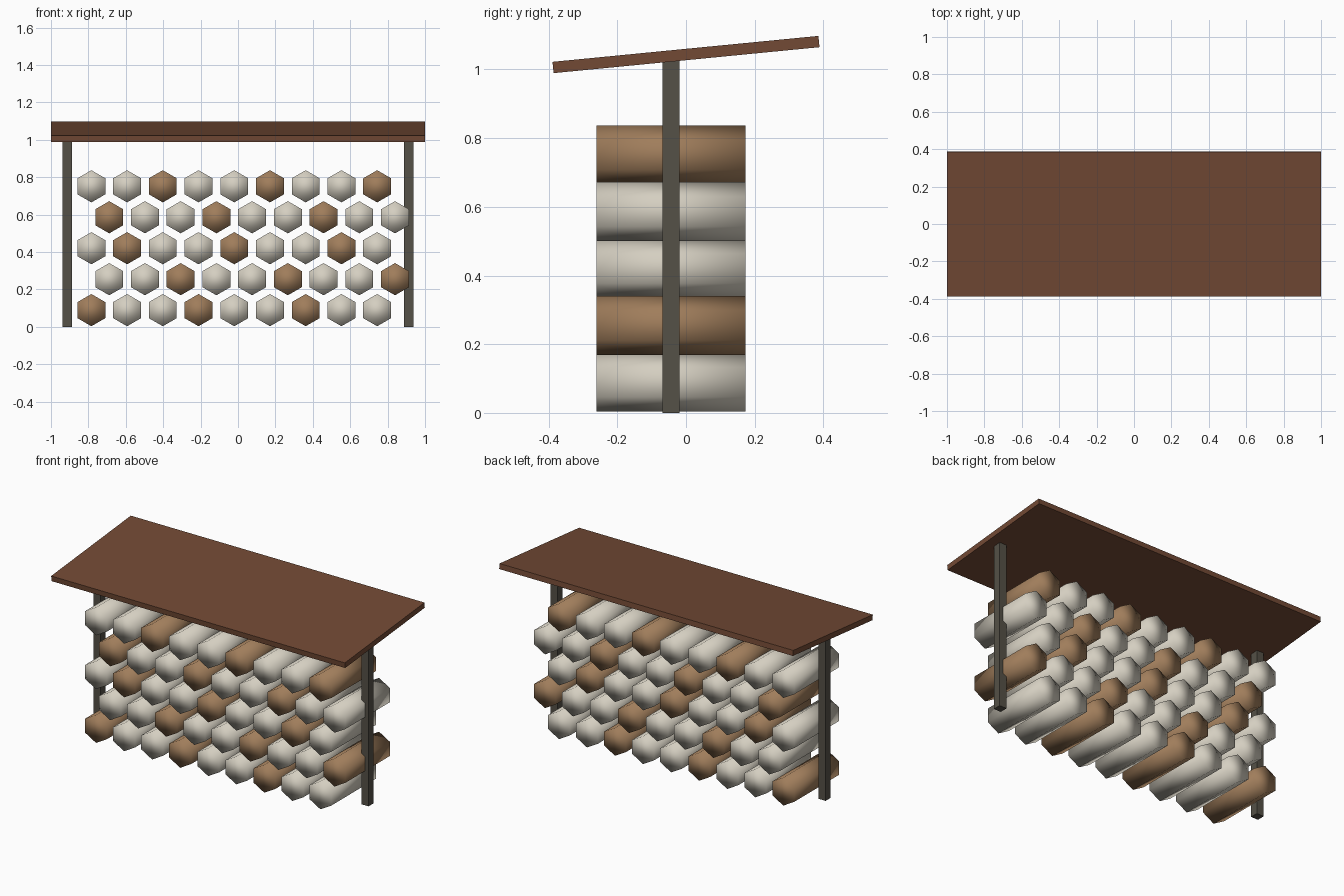
import bpy
from math import radians

cube = bpy.data.objects.get("Cube")
if cube:
    bpy.data.objects.remove(cube, do_unlink=True)


def material(name, rgb):
    mat = bpy.data.materials.new(name)
    mat.use_nodes = True
    mat.diffuse_color = (*rgb, 1)
    bsdf = next(n for n in mat.node_tree.nodes if n.type == "BSDF_PRINCIPLED")
    bsdf.inputs["Base Color"].default_value = (*rgb, 1)
    return mat


def box(name, size, location, mat, tilt=0):
    bpy.ops.mesh.primitive_cube_add(size=1, location=location)
    obj = bpy.context.object
    obj.name = name
    obj.scale = size
    bpy.ops.object.transform_apply(location=False, rotation=False, scale=True)
    obj.rotation_euler.x = tilt
    obj.data.materials.append(mat)
    return obj


def log_mesh(name, mat):
    # Six-sided log lying along y, soft shaded all over, point up
    bpy.ops.mesh.primitive_cylinder_add(vertices=6, radius=LOG_RADIUS, depth=LOG_LENGTH,
                                        rotation=(radians(90), 0, 0))
    obj = bpy.context.object
    bpy.ops.object.transform_apply(location=False, rotation=True, scale=False)
    bpy.ops.object.shade_smooth()
    mesh = obj.data
    mesh.name = name
    mesh.materials.append(mat)
    bpy.data.objects.remove(obj)
    return mesh


LOG_RADIUS, LOG_LENGTH = 0.086, 0.434
ROWS, LOGS_PER_ROW = 5, 9
PITCH_X, PITCH_Z = 0.191, 0.1655
STACK_Y = -0.044

roof_brown = material("roof brown", (0.17, 0.068, 0.035))
post_grey = material("post grey", (0.09, 0.082, 0.063))
pale_wood = material("pale birch", (0.66, 0.62, 0.53))
tan_wood = material("tan wood", (0.35, 0.205, 0.105))

# Sloping roof, higher at the back
box("roof", (2, 0.778, 0.033), (0, 0, 1.0435), roof_brown, radians(5.57))

# Posts at both ends
for side, x in (("left", 0.913), ("right", -0.913)):
    box(side + "_post", (0.049, 0.049, 1.035), (x, STACK_Y, 0.5175), post_grey)

# Staggered log stack, every third log tan
pale_log = log_mesh("pale_log", pale_wood)
tan_log = log_mesh("tan_log", tan_wood)
for row in range(ROWS):
    for i in range(LOGS_PER_ROW):
        mesh = tan_log if (row + i) % 3 == 0 else pale_log
        log = bpy.data.objects.new(f"log_row{row + 1}_{i + 1}", mesh)
        log.location = (-0.784 + PITCH_X * (i + 0.5 * (row % 2)), STACK_Y, 0.0895 + PITCH_Z * row)
        bpy.context.collection.objects.link(log)
